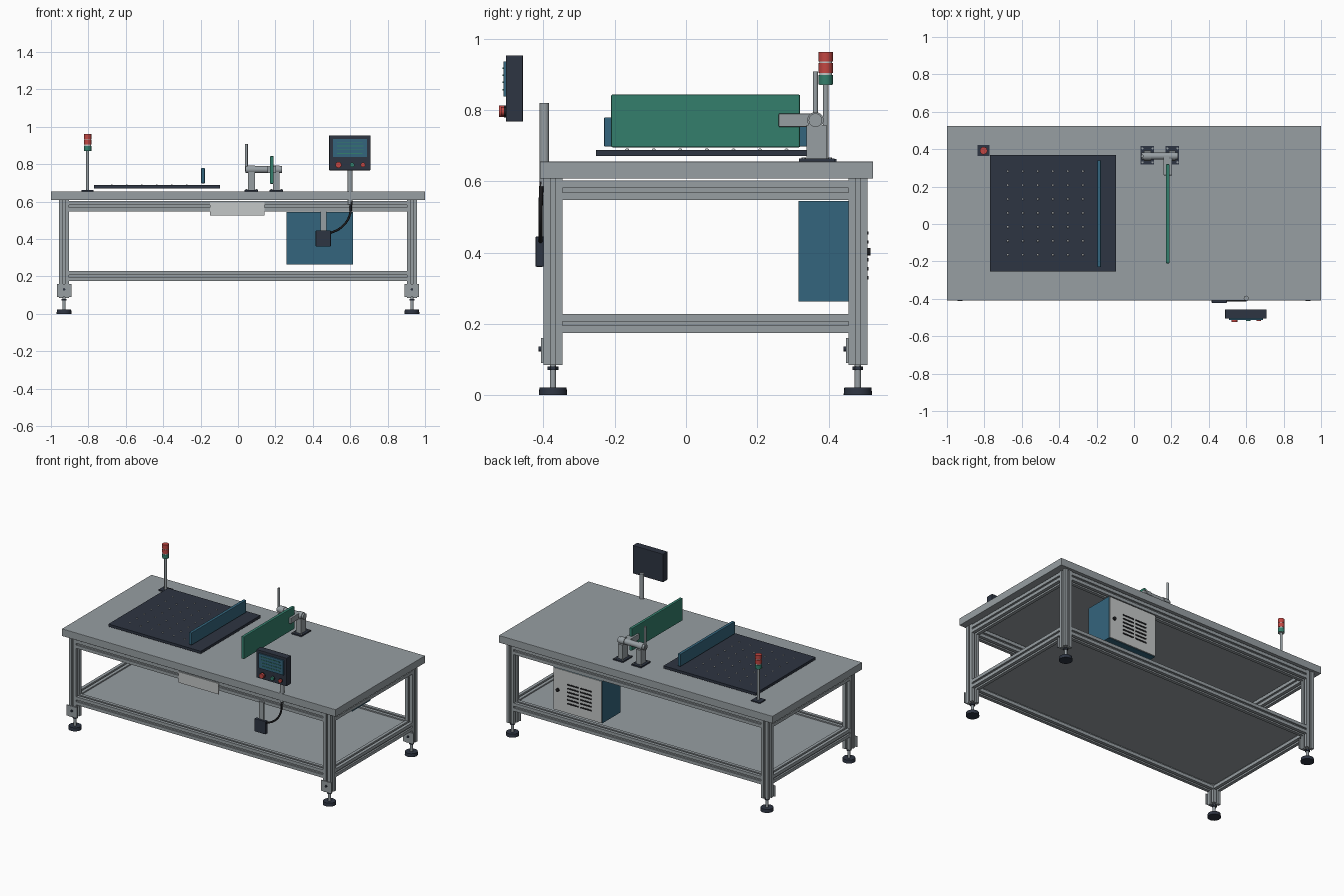
import bpy, bmesh, math
from mathutils import Vector, Matrix

if "Cube" in bpy.data.objects:
    bpy.data.objects.remove(bpy.data.objects["Cube"])


def mat(name, r, g, b):
    m = bpy.data.materials.new(name)
    m.diffuse_color = (r, g, b, 1)
    m.use_nodes = True
    m.node_tree.nodes["Principled BSDF"].inputs["Base Color"].default_value = m.diffuse_color
    return m


GREY = mat("aluminium grey", 0.31, 0.345, 0.365)
LIGHT = mat("light grey", 0.55, 0.57, 0.57)
DARK = mat("dark slate", 0.027, 0.035, 0.054)
BLUE = mat("steel blue", 0.034, 0.13, 0.205)
GREEN = mat("green", 0.034, 0.21, 0.15)
RED = mat("red", 0.54, 0.062, 0.055)
BLACK = mat("black", 0.012, 0.012, 0.014)


def finish(bm, name, material, smooth=False):
    bmesh.ops.recalc_face_normals(bm, faces=bm.faces)
    me = bpy.data.meshes.new(name)
    bm.to_mesh(me)
    bm.free()
    me.materials.append(material)
    ob = bpy.data.objects.new(name, me)
    bpy.context.collection.objects.link(ob)
    if smooth:
        bpy.ops.object.select_all(action='DESELECT')
        ob.select_set(True)
        bpy.context.view_layer.objects.active = ob
        bpy.ops.object.shade_smooth_by_angle(angle=math.radians(35))
    return ob


def add_box(bm, x0, x1, y0, y1, z0, z1):
    m = Matrix.Translation(((x0 + x1) / 2, (y0 + y1) / 2, (z0 + z1) / 2))
    bmesh.ops.create_cube(bm, size=1, matrix=m @ Matrix.Diagonal((x1 - x0, y1 - y0, z1 - z0, 1)))


def box(name, material, *dims, bevel=0):
    bm = bmesh.new()
    add_box(bm, *dims)
    ob = finish(bm, name, material)
    if bevel:
        b = ob.modifiers.new("edge", 'BEVEL')
        b.width, b.segments = bevel, 2
    return ob


def rod(name, material, a, b, r, r2=None, n=24):
    a, b = Vector(a), Vector(b)
    d = b - a
    bm = bmesh.new()
    m = Matrix.Translation((a + b) / 2) @ d.to_track_quat('Z', 'Y').to_matrix().to_4x4()
    bmesh.ops.create_cone(bm, cap_ends=True, segments=n, radius1=r,
                          radius2=r if r2 is None else r2, depth=d.length, matrix=m)
    return finish(bm, name, material, True)


def slot_beam(name, a, b):
    """Slotted square beam running from a to b along one axis."""
    w, g, d = 0.027, 0.006, 0.011
    side = [(w, -w), (w, -g), (w - d, -g), (w - d, g), (w, g)]
    a, b = Vector(a), Vector(b)
    q = (b - a).to_track_quat('Z', 'Y')
    bm = bmesh.new()
    vs = []
    for k in range(4):
        turn = Matrix.Rotation(k * math.pi / 2, 3, 'Z')
        vs += [bm.verts.new(a + q @ (turn @ Vector((x, y, 0)))) for x, y in side]
    f = bm.faces.new(vs)
    ext = bmesh.ops.extrude_face_region(bm, geom=[f])
    bmesh.ops.translate(bm, vec=b - a, verts=[v for v in ext['geom'] if isinstance(v, bmesh.types.BMVert)])
    return finish(bm, name, GREY)


# table top and lower shelf
box("table_top", GREY, -1, 1, -0.41, 0.525, 0.607, 0.655, bevel=0.002)
box("lower_shelf", GREY, -0.91, 0.91, -0.35, 0.46, 0.205, 0.22)

# frame: legs, feet, rails
LX, YF, YB = 0.93, -0.373, 0.482
for sx, side in ((-1, "left"), (1, "right")):
    x = sx * LX
    for y, end in ((YF, "front"), (YB, "back")):
        tag = end + "_" + side
        slot_beam("leg_" + tag, (x, y, 0.085), (x, y, 0.607))
        rod("foot_" + tag, DARK, (x, y, 0), (x, y, 0.022), 0.04, 0.038)
        rod("foot_stem_" + tag, GREY, (x, y, 0.022), (x, y, 0.085), 0.009)
        rod("foot_nut_" + tag, DARK, (x, y, 0.07), (x, y, 0.08), 0.015, n=6)
        # levelling plate on the front of the leg, with its screw
        yf = y - 0.027
        box("leg_plate_" + tag, GREY, x - 0.039, x + 0.039, yf - 0.006, yf, 0.09, 0.16)
        rod("plate_screw_" + tag, DARK, (x, yf - 0.006, 0.13), (x, yf - 0.013, 0.13), 0.007)
    for z, lvl in ((0.201, "lower"), (0.575, "upper")):
        slot_beam(f"side_rail_{lvl}_{side}", (x, YF + 0.027, z), (x, YB - 0.027, z))
for z, lvl in ((0.201, "lower"), (0.575, "upper")):
    for y, end in ((YF, "front"), (YB, "back")):
        slot_beam(f"long_rail_{lvl}_{end}", (-LX + 0.027, y, z), (LX - 0.027, y, z))

# blank plate on the front rail
box("front_plate", LIGHT, -0.15, 0.143, -0.406, -0.4, 0.525, 0.597)

# control cabinet with vented door
box("cabinet", BLUE, 0.26, 0.615, 0.315, 0.503, 0.263, 0.545)
box("cabinet_door", LIGHT, 0.263, 0.612, 0.503, 0.509, 0.266, 0.542)
bm = bmesh.new()
for i in range(6):
    z = 0.325 + i * 0.025
    for x in (0.335, 0.43):
        add_box(bm, x, x + 0.08, 0.509, 0.512, z, z + 0.009)
finish(bm, "door_vents", BLACK)
rod("door_lock", BLACK, (0.58, 0.509, 0.402), (0.58, 0.518, 0.402), 0.011)

# switch box on its hanger, with cable
box("switch_hanger", GREY, 0.44, 0.472, -0.408, -0.399, 0.44, 0.56)
box("switch_box", DARK, 0.415, 0.496, -0.422, -0.399, 0.36, 0.445, bevel=0.003)
cu = bpy.data.curves.new("switch_cable", 'CURVE')
cu.dimensions = '3D'
cu.bevel_depth, cu.bevel_resolution, cu.resolution_u = 0.006, 2, 8
pts = [(0.49, -0.408, 0.43), (0.55, -0.408, 0.46), (0.595, -0.408, 0.52), (0.605, -0.405, 0.6)]
sp = cu.splines.new('BEZIER')
sp.bezier_points.add(len(pts) - 1)
for p, co in zip(sp.bezier_points, pts):
    p.co = co
    p.handle_left_type = p.handle_right_type = 'AUTO'
cu.materials.append(BLACK)
bpy.context.collection.objects.link(bpy.data.objects.new("switch_cable", cu))

# operator panel and post
rod("panel_post", GREY, (0.6, -0.397, 0.585), (0.6, -0.397, 0.82), 0.0135)
box("panel_body", DARK, 0.487, 0.709, -0.505, -0.457, 0.767, 0.953, bevel=0.003)
box("panel_screen", BLUE, 0.507, 0.689, -0.512, -0.505, 0.838, 0.935)
bm = bmesh.new()
for z, x1 in ((0.917, 0.665), (0.897, 0.672), (0.877, 0.672), (0.857, 0.665)):
    add_box(bm, 0.53, x1, -0.5145, -0.512, z - 0.002, z + 0.002)
finish(bm, "screen_lines", GREEN)
for x, r, c, n, dep in ((0.537, 0.016, RED, "stop", 0.02), (0.61, 0.012, GREEN, "start", 0.014),
                        (0.668, 0.012, RED, "reset", 0.014)):
    rod(n + "_button_collar", BLACK, (x, -0.505, 0.796), (x, -0.511, 0.796), r * 1.05)
    rod(n + "_button", c, (x, -0.511, 0.796), (x, -0.505 - dep, 0.796), r)

# signal tower
tx, ty = -0.804, 0.392
box("tower_base", DARK, tx - 0.032, tx + 0.032, ty - 0.028, ty + 0.03, 0.655, 0.662)
rod("tower_pole", GREY, (tx, ty, 0.662), (tx, ty, 0.871), 0.008)
rod("tower_core", LIGHT, (tx, ty, 0.87), (tx, ty, 0.958), 0.018)
for z, c, n in ((0.871, GREEN, "lower"), (0.904, RED, "middle"), (0.935, RED, "upper")):
    rod("tower_lamp_" + n, c, (tx, ty, z), (tx, ty, z + 0.027), 0.02)

# ball transfer plate
box("ball_plate", DARK, -0.77, -0.095, -0.253, 0.37, 0.671, 0.688)
bm = bmesh.new()
for i in range(6):
    for j in range(7):
        bmesh.ops.create_uvsphere(bm, u_segments=10, v_segments=6, radius=0.006, matrix=Matrix.Translation(
            (-0.675 + i * 0.0804, -0.165 + j * 0.0745, 0.686)))
finish(bm, "transfer_balls", LIGHT, True)

# guide fences
box("blue_fence", BLUE, -0.197, -0.177, -0.23, 0.34, 0.697, 0.779, bevel=0.003)
box("green_fence", GREEN, 0.171, 0.191, -0.21, 0.32, 0.695, 0.843, bevel=0.004)

# fence support: two posts, cross bar, arm and upright rod
for x, n in ((0.072, "left"), (0.205, "right")):
    box("support_base_" + n, DARK, x - 0.036, x + 0.036, 0.317, 0.417, 0.655, 0.663)
    box("support_post_" + n, GREY, x - 0.018, x + 0.018, 0.338, 0.394, 0.663, 0.757)
    rod("support_clamp_" + n, GREY, (x - 0.018, 0.363, 0.771), (x + 0.018, 0.363, 0.771), 0.023)
    for dx in (-0.027, 0.027):
        for y in (0.33, 0.404):
            rod("base_bolt_" + n, GREY, (x + dx, y, 0.663), (x + dx, y, 0.667), 0.006, n=6)
rod("support_bar", GREY, (0.04, 0.363, 0.771), (0.235, 0.363, 0.771), 0.019)
box("support_arm", GREY, 0.158, 0.204, 0.26, 0.368, 0.752, 0.79, bevel=0.003)
rod("upright_rod", GREY, (0.045, 0.363, 0.76), (0.045, 0.363, 0.908), 0.0075)
